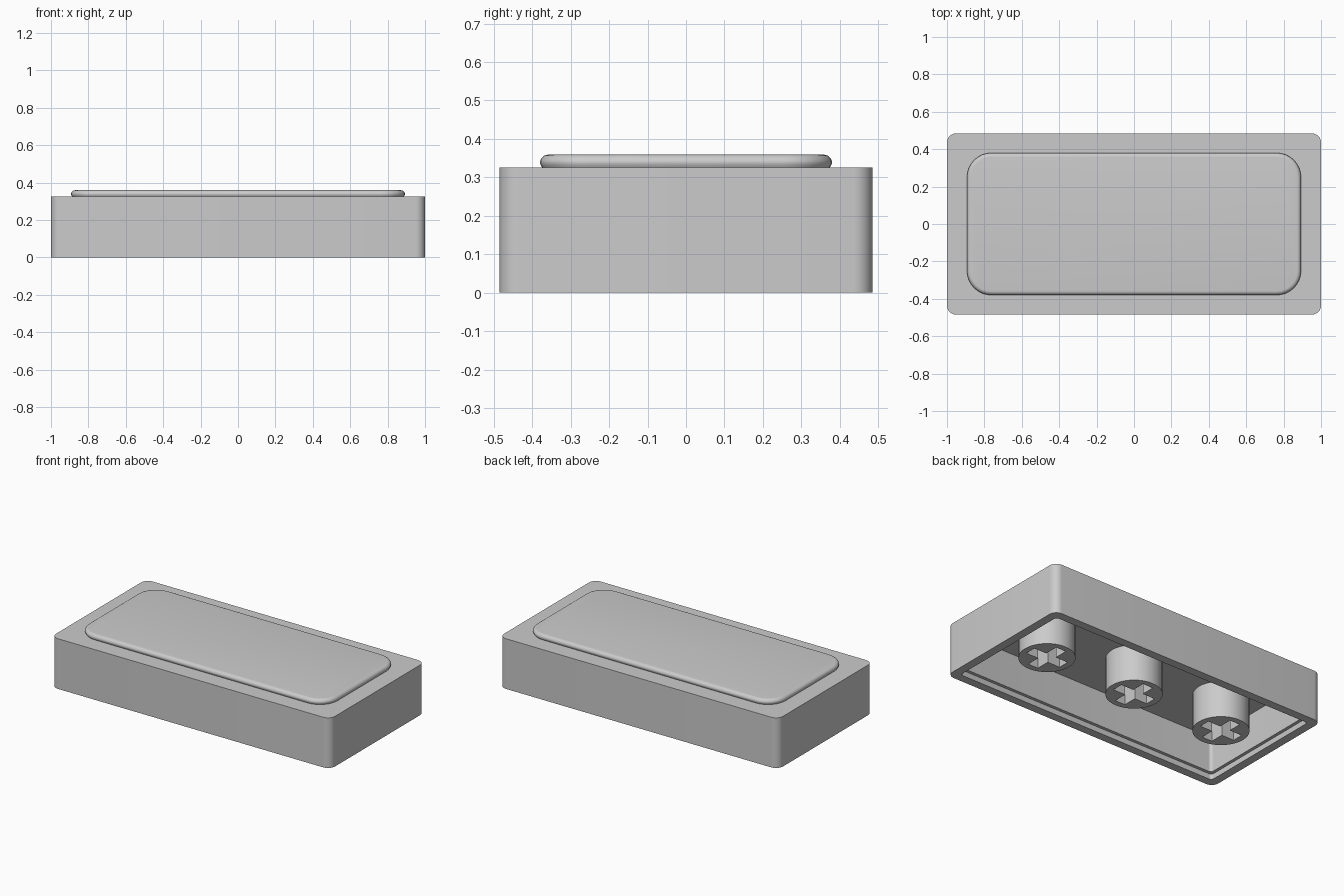
import bpy, bmesh, math

if "Cube" in bpy.data.objects:
    bpy.data.objects.remove(bpy.data.objects["Cube"])


def rounded_rect(hx, hy, r, n=8):
    """Counter-clockwise outline of a rounded rectangle."""
    pts = []
    for k, (sx, sy) in enumerate([(1, 1), (-1, 1), (-1, -1), (1, -1)]):
        for i in range(n + 1):
            a = math.radians(90 * (k + i / n))
            pts.append((sx * (hx - r) + r * math.cos(a), sy * (hy - r) + r * math.sin(a)))
    return pts


def loft(name, hx, hy, r, rings, closed_start):
    """Bridge inset copies of one rounded rectangle; rings are (inset, z)."""
    bm = bmesh.new()
    loops = [[bm.verts.new((x, y, z)) for x, y in
              rounded_rect(hx - d, hy - d, max(r - d, 0.02))] for d, z in rings]
    for a, b in zip(loops, loops[1:]):
        for i in range(len(a)):
            j = (i + 1) % len(a)
            bm.faces.new((a[i], a[j], b[j], b[i]))
    bm.faces.new(loops[-1])
    if closed_start:
        bm.faces.new(loops[0][::-1])
    bmesh.ops.recalc_face_normals(bm, faces=bm.faces)
    me = bpy.data.meshes.new(name)
    bm.to_mesh(me)
    bm.free()
    ob = bpy.data.objects.new(name, me)
    bpy.context.collection.objects.link(ob)
    smooth(ob)
    return ob


def smooth(ob):
    bpy.ops.object.select_all(action='DESELECT')
    ob.select_set(True)
    bpy.context.view_layer.objects.active = ob
    bpy.ops.object.shade_smooth_by_angle(angle=math.radians(32))


# hollow body: ceiling, inner wall, stepped lip, outer wall, top
loft("cap_shell", 1.0, 0.485, 0.05,
     [(0.075, 0.265), (0.075, 0.035), (0.055, 0.035), (0.055, 0.0),
      (0.0, 0.0), (0.0, 0.325)], True)

# raised pad with a rounded rim, slightly undercut at its foot
E = 0.022
rim = [(E - E * math.cos(math.radians(a)), 0.337 + E * math.sin(math.radians(a)))
       for a in range(0, 91, 15)]
loft("top_pad", 0.893, 0.38, 0.13, [(0.008, 0.32), (0.003, 0.33)] + rim, True)


# stems: round posts with a cross-shaped socket
def stem(name, x, z0=0.03, z1=0.27, radius=0.165, arm=0.125, w=0.036):
    cu = bpy.data.curves.new(name, 'CURVE')
    cu.dimensions, cu.fill_mode = '2D', 'BOTH'
    cu.extrude = (z1 - z0) / 2
    circle = [(radius * math.cos(math.tau * i / 40), radius * math.sin(math.tau * i / 40))
              for i in range(40)]
    cross = []
    for k in range(4):
        c, s = round(math.cos(k * math.pi / 2)), round(math.sin(k * math.pi / 2))
        cross += [(px * c - py * s, px * s + py * c)
                  for px, py in ((arm, -w), (arm, w), (w, w))]
    for pts in (circle, cross):
        sp = cu.splines.new('POLY')
        sp.points.add(len(pts) - 1)
        for p, (px, py) in zip(sp.points, pts):
            p.co = (px, py, 0, 1)
        sp.use_cyclic_u = True
    ob = bpy.data.objects.new(name, cu)
    ob.location = (x, 0, (z0 + z1) / 2)
    bpy.context.collection.objects.link(ob)
    bpy.ops.object.select_all(action='DESELECT')
    ob.select_set(True)
    bpy.context.view_layer.objects.active = ob
    bpy.ops.object.convert(target='MESH')
    ob = bpy.context.object
    bm = bmesh.new()
    bm.from_mesh(ob.data)
    bmesh.ops.remove_doubles(bm, verts=bm.verts, dist=1e-5)
    bmesh.ops.recalc_face_normals(bm, faces=bm.faces)
    bm.to_mesh(ob.data)
    bm.free()
    smooth(ob)


for name, x in (("left_stem", -0.655), ("centre_stem", 0), ("right_stem", 0.655)):
    stem(name, x)
